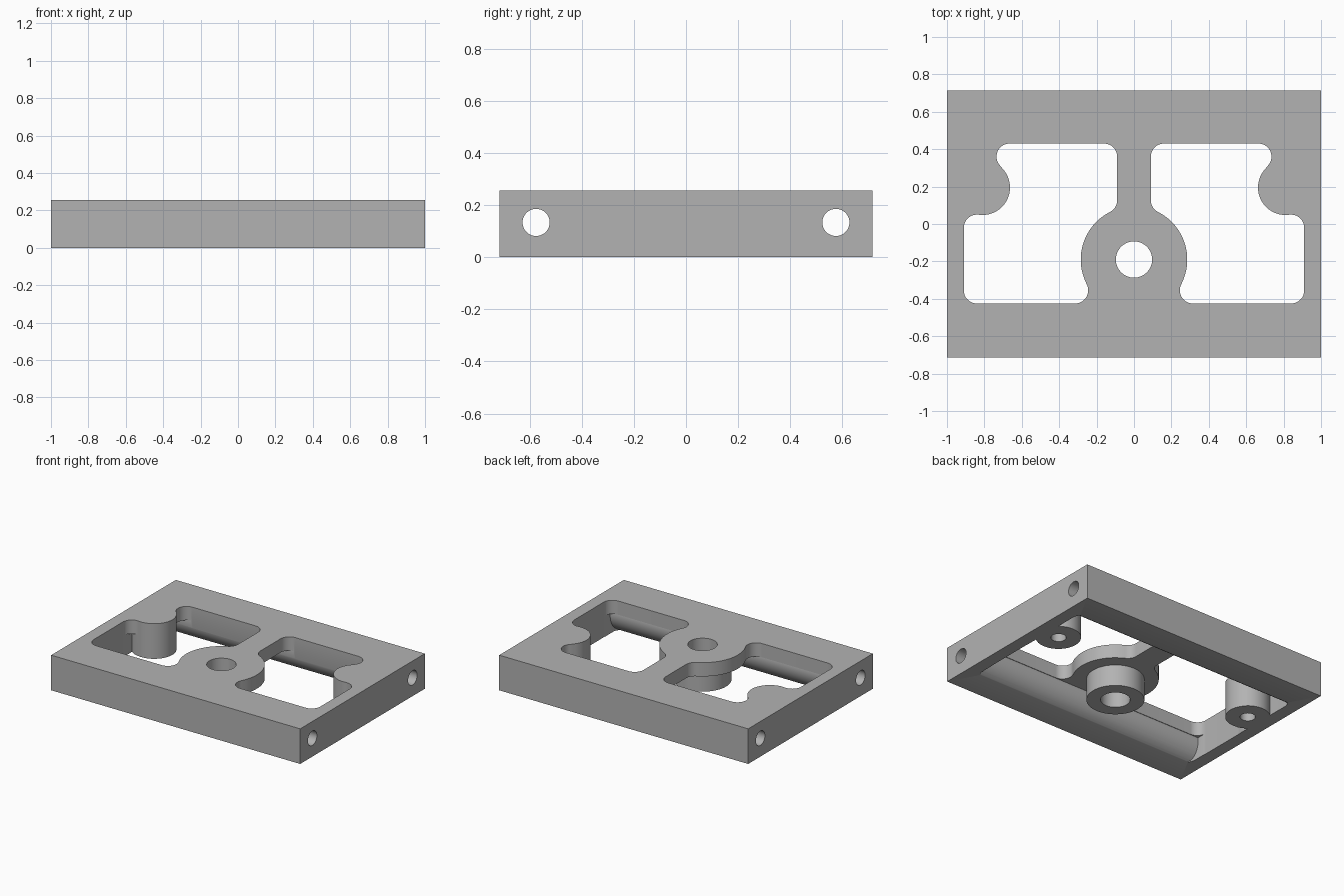
import bpy, bmesh
from math import radians, cos, sin, pi

cube = bpy.data.objects.get("Cube")
if cube:
    bpy.data.objects.remove(cube, do_unlink=True)

HEIGHT, HALF_Y = 0.255, 0.715
WEB_Z = 0.155                      # underside of the thin top web
TUBE_Y, TUBE_Z = 0.575, 0.133      # axis of the long bores


def arc(cx, cy, r, start, end):
    """Points along an arc, angles in degrees."""
    n = max(4, int(abs(end - start) / 6))
    angles = [radians(start + (end - start) * i / n) for i in range(n + 1)]
    return [(cx + r * cos(a), cy + r * sin(a)) for a in angles]


def prism(name, outline, z0, z1):
    """Extrude a closed xy outline from z0 to z1."""
    bm = bmesh.new()
    face = bm.faces.new([bm.verts.new((x, y, z0)) for x, y in outline])
    top = bmesh.ops.extrude_face_region(bm, geom=[face])["geom"]
    verts = [v for v in top if isinstance(v, bmesh.types.BMVert)]
    bmesh.ops.translate(bm, verts=verts, vec=(0, 0, z1 - z0))
    bmesh.ops.recalc_face_normals(bm, faces=bm.faces[:])
    mesh = bpy.data.meshes.new(name)
    bm.to_mesh(mesh)
    bm.free()
    obj = bpy.data.objects.new(name, mesh)
    bpy.context.collection.objects.link(obj)
    return obj


def disc(name, x, y, r, z0, z1):
    return prism(name, arc(x, y, r, 0, 360)[:-1], z0, z1)


def long_rod(name, y, r):
    """Cylinder along x through the whole block."""
    bpy.ops.mesh.primitive_cylinder_add(vertices=64, radius=r, depth=2.4,
                                        location=(0, y, TUBE_Z), rotation=(0, pi / 2, 0))
    bpy.context.object.name = name
    return bpy.context.object


def cut(target, cutter):
    """Subtract the cutter from the target, then discard it."""
    cutter.hide_render = True
    bpy.ops.object.select_all(action="DESELECT")
    bpy.context.view_layer.objects.active = target
    target.select_set(True)
    mod = target.modifiers.new("cut", "BOOLEAN")
    mod.operation, mod.solver, mod.object = "DIFFERENCE", "EXACT", cutter
    bpy.ops.object.modifier_apply(modifier=mod.name)
    bpy.data.objects.remove(cutter, do_unlink=True)


# Solid block
plate = prism("mounting_plate", [(-1, -HALF_Y), (1, -HALF_Y), (1, HALF_Y), (-1, HALF_Y)], 0, HEIGHT)

# Underside pocket, leaving tube walls, side posts and the centre hub standing
px, py, pr = 0.908 - 0.07, 0.53 - 0.07, 0.07
pocket = prism("pocket", arc(px, py, pr, 0, 90) + arc(-px, py, pr, 90, 180)
               + arc(-px, -py, pr, 180, 270) + arc(px, -py, pr, 270, 360), -0.1, WEB_Z)
for side in (-1, 1):
    cut(pocket, long_rod("tube_wall", side * TUBE_Y, 0.148))
    cut(pocket, disc("side_post", side * 0.81, 0.195, 0.149, -0.2, 0.4))
cut(pocket, disc("centre_hub", 0, -0.19, 0.19, -0.2, 0.4))
cut(plate, pocket)

# Windows through the web, curving round the posts and the hub flange
window = (arc(0.16, 0.36, 0.07, 180, 90) + arc(0.665, 0.36, 0.07, 90, -49)
          + arc(0.81, 0.195, 0.147, 131, 279)[1:] + arc(0.84, -0.02, 0.07, 99, 0)[1:]
          + arc(0.84, -0.355, 0.07, 0, -90) + arc(0.315, -0.355, 0.07, -90, -207)
          + arc(0, -0.19, 0.285, -27, 63)[1:] + arc(0.16, 0.127, 0.07, 243, 180)[1:])
for side in (-1, 1):
    cut(plate, prism("window", [(side * x, y) for x, y in window], -0.2, 0.4))
    # Long bores and blind post holes
    cut(plate, long_rod("bore", side * TUBE_Y, 0.052))
    cut(plate, disc("post_hole", side * 0.81, 0.195, 0.05, -0.1, 0.17))
# Hub hole
cut(plate, disc("hub_hole", 0, -0.19, 0.097, -0.2, 0.4))

# Grey metal
grey = bpy.data.materials.new("plain_grey")
grey.use_nodes = True
colour = (0.45, 0.45, 0.45, 1)
grey.diffuse_color = colour
grey.node_tree.nodes["Principled BSDF"].inputs["Base Color"].default_value = colour
plate.data.materials.clear()
plate.data.materials.append(grey)
for poly in plate.data.polygons:
    poly.material_index = 0

bpy.ops.object.select_all(action="DESELECT")
plate.select_set(True)
bpy.context.view_layer.objects.active = plate
bpy.ops.object.shade_smooth_by_angle(angle=radians(30))
